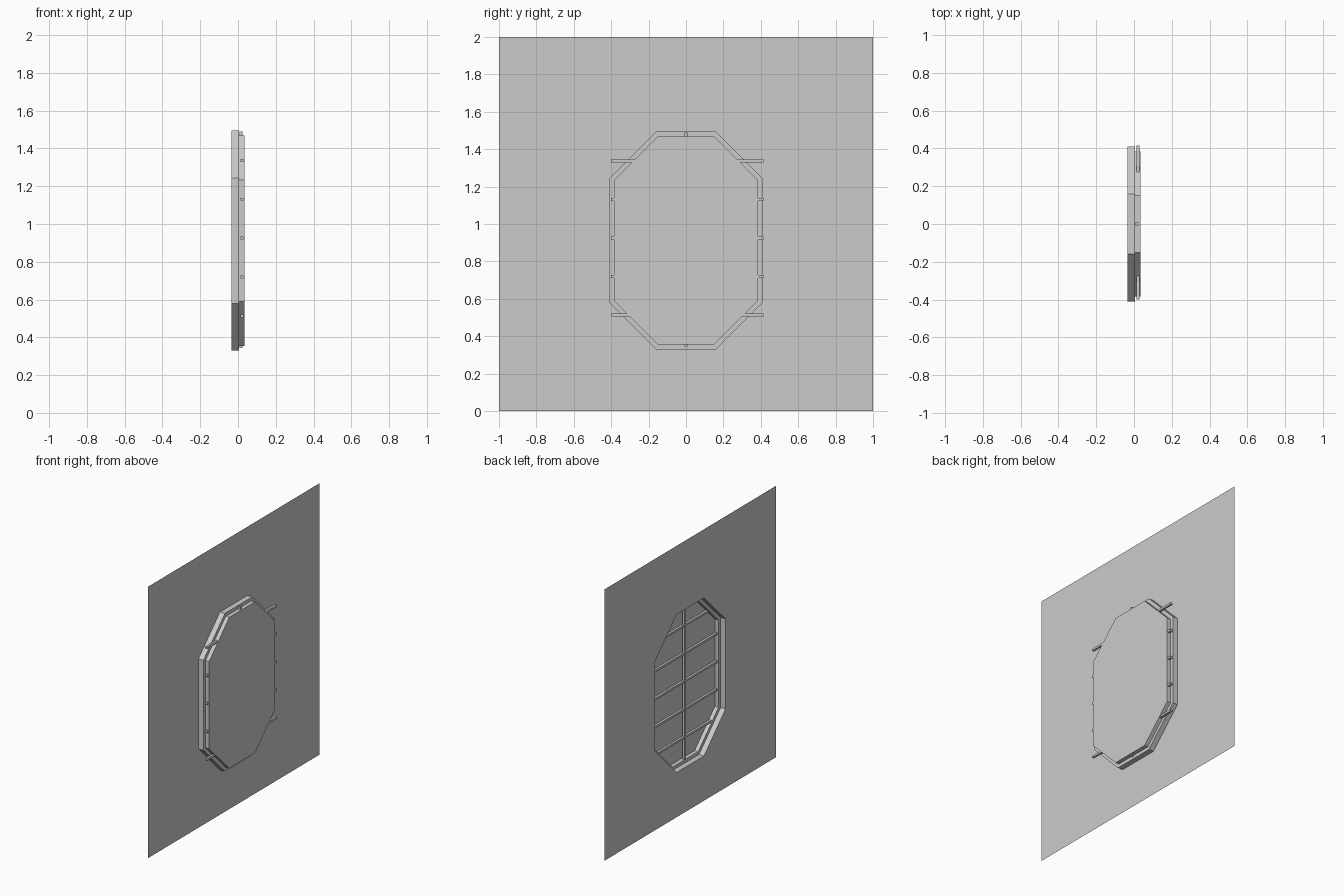
import bpy
import bmesh

default_cube = bpy.data.objects.get("Cube")
if default_cube:
    bpy.data.objects.remove(default_cube)

GREY = (0.6, 0.6, 0.6, 1)
grey = bpy.data.materials.new("plain_grey")
grey.use_nodes = True
grey.diffuse_color = GREY
grey.node_tree.nodes["Principled BSDF"].inputs["Base Color"].default_value = GREY

BACK, STEP, FRONT = -0.035, 0.005, 0.034   # depths along x
MID_Z = 0.912                              # centre height of the window


def octagon(half_w, half_h, flat, side, x):
    """Eight-sided outline in the YZ plane with clipped corners."""
    quarter = [(half_w, side), (flat, half_h)]
    pts = quarter + [(-y, z) for y, z in reversed(quarter)]
    pts += [(-y, -z) for y, z in pts]
    return [(x, y, MID_Z + z) for y, z in pts]


def add_object(name, bm):
    mesh = bpy.data.meshes.new(name)
    bm.to_mesh(mesh)
    bm.free()
    mesh.materials.append(grey)
    obj = bpy.data.objects.new(name, mesh)
    bpy.context.collection.objects.link(obj)
    return obj


def loft(name, *loops):
    """Skin a band of faces between successive outlines."""
    bm = bmesh.new()
    for a, b in zip(loops, loops[1:]):
        n = len(a)
        for i in range(n):
            j = (i + 1) % n
            corners = list(dict.fromkeys([a[i], b[i], b[j], a[j]]))
            bm.faces.new([bm.verts.new(p) for p in corners])
    bmesh.ops.remove_doubles(bm, verts=bm.verts, dist=0.0005)
    return add_object(name, bm)


def bar(name, center, size):
    bm = bmesh.new()
    bmesh.ops.create_cube(bm, size=1)
    for v in bm.verts:
        v.co = [c + k * s for c, k, s in zip(center, v.co, size)]
    return add_object(name, bm)


outer = (0.41, 0.582, 0.16, 0.332)
inner = (0.385, 0.557, 0.15, 0.322)
opening = octagon(*outer, BACK)

# Wall sheet with the clipped-corner opening
corners = [(BACK, 1 if y > 0 else -1, 2 if z > MID_Z else 0) for _, y, z in opening]
loft("wall_sheet", corners, opening)

# Stepped frame around the recess
loft("window_frame", opening, octagon(*outer, STEP),
     octagon(*inner, STEP), octagon(*inner, FRONT))

# Flat pane closing the recess
bm = bmesh.new()
bm.faces.new([bm.verts.new(p) for p in reversed(octagon(*inner, FRONT))])
add_object("window_pane", bm)

# Lattice of glazing bars
for i in range(5):
    bar(f"cross_bar_{i + 1}", (0.021, 0.007, 0.513 + i * 0.206), (0.016, 0.815, 0.015))
bar("upright_bar", (0.016, 0, 0.917), (0.016, 1.15, 0.016)[:1] + (0.016, 1.145))
